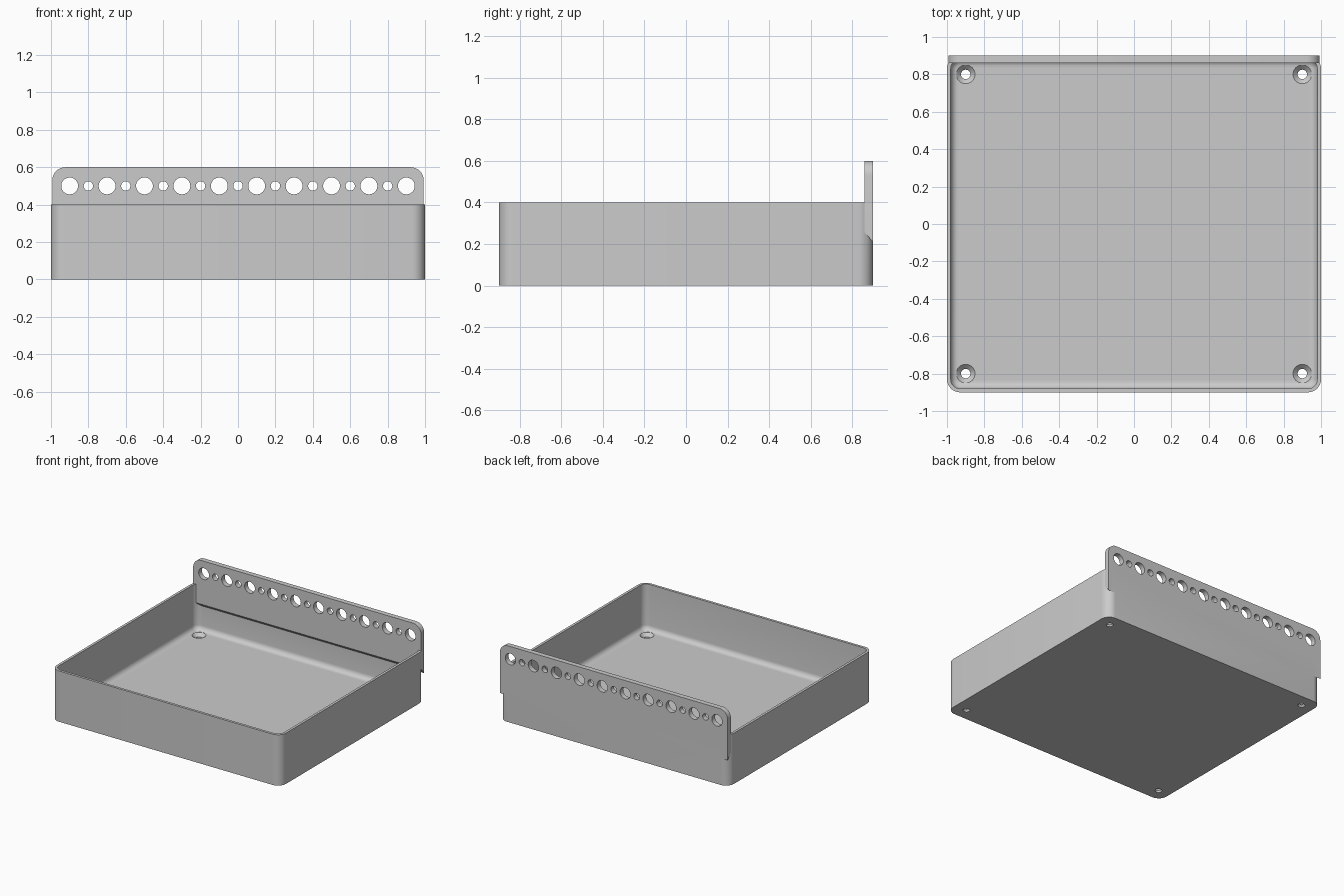
import bpy, bmesh
from math import sin, cos, pi, radians

if "Cube" in bpy.data.objects:
    bpy.data.objects.remove(bpy.data.objects["Cube"])

W, D, H = 1.0, 0.9, 0.4          # half width, half depth, wall height
WALL, FLOOR, FILLET, CORNER = 0.02, 0.04, 0.04, 0.07

grey = bpy.data.materials.new("plain grey")
grey.use_nodes = True
grey.diffuse_color = (0.6, 0.6, 0.6, 1)
grey.node_tree.nodes["Principled BSDF"].inputs["Base Color"].default_value = grey.diffuse_color


def make(name, bm):
    bmesh.ops.recalc_face_normals(bm, faces=bm.faces)
    mesh = bpy.data.meshes.new(name)
    bm.to_mesh(mesh)
    bm.free()
    ob = bpy.data.objects.new(name, mesh)
    bpy.context.collection.objects.link(ob)
    mesh.materials.append(grey)
    return ob


def rounded_rect(inset, steps=8):
    r = CORNER - inset
    pts = []
    for q, (sx, sy) in enumerate([(1, 1), (-1, 1), (-1, -1), (1, -1)]):
        for i in range(steps + 1):
            a = (q + i / steps) * pi / 2
            pts.append((sx * (W - CORNER) + r * cos(a), sy * (D - CORNER) + r * sin(a)))
    return pts


def loft(name, rings):
    """Closed solid through equal-length rings of points."""
    bm = bmesh.new()
    loops = [[bm.verts.new(p) for p in ring] for ring in rings]
    for a, b in zip(loops, loops[1:]):
        for i in range(len(a)):
            j = (i + 1) % len(a)
            bm.faces.new((a[i], a[j], b[j], b[i]))
    bm.faces.new(loops[0])
    bm.faces.new(loops[-1])
    return make(name, bm)


def boolean(target, other, operation):
    mod = target.modifiers.new(operation.lower(), "BOOLEAN")
    mod.operation, mod.object, mod.solver = operation, other, "EXACT"
    bpy.context.view_layer.objects.active = target
    bpy.ops.object.modifier_apply(modifier=mod.name)
    bpy.data.objects.remove(other)


def circle(r, n=32):
    return [(r * cos(2 * pi * i / n), r * sin(2 * pi * i / n)) for i in range(n)]


# Open tray: outer wall, rim, inner wall, rounded floor edge
sections = [(0, 0), (0, H), (WALL, H)]
for i in range(7):
    a = i / 6 * pi / 2
    sections.append((WALL + FILLET * (1 - cos(a)), FLOOR + FILLET * (1 - sin(a))))
tray = loft("tray_with_rail", [[(x, y, z) for x, y in rounded_rect(s)] for s, z in sections])

# Countersunk screw holes in the floor
for x in (-0.9, 0.9):
    for y in (-0.8, 0.8):
        steps = [(0.025, -0.05), (0.025, 0.015), (0.05, FLOOR), (0.05, 0.1)]
        cutter = loft("screw_cutter", [[(x + u, y + v, z) for u, v in circle(r)] for r, z in steps])
        boolean(tray, cutter, "DIFFERENCE")

# Back rail: rounded top corners and an underside sloping down to the back
RAIL_W, RAIL_TOP, RAIL_R = 0.993, 0.6, 0.07
top = []
for side, start in ((1, 0), (-1, pi / 2)):
    for i in range(9):
        a = start + i / 8 * pi / 2
        top.append((side * (RAIL_W - RAIL_R) + RAIL_R * cos(a), RAIL_TOP - RAIL_R + RAIL_R * sin(a)))
rail = loft("rail", [
    [(x, y, z) for x, z in top + [(-RAIL_W, low), (RAIL_W, low)]]
    for y, low in ((0.86, 0.255), (D, 0.21))])

# Row of alternating large and small holes
for i in range(19):
    r = 0.025 if i % 2 else 0.045
    cutter = loft("rail_cutter", [
        [(-0.9 + 0.1 * i + u, y, 0.5 + v) for u, v in circle(r)] for y in (0.8, 1.0)])
    boolean(rail, cutter, "DIFFERENCE")

boolean(tray, rail, "UNION")

# Smooth the rounded parts, keep edges crisp
bpy.ops.object.select_all(action="DESELECT")
tray.select_set(True)
bpy.context.view_layer.objects.active = tray
bpy.ops.object.shade_smooth_by_angle(angle=radians(30))
